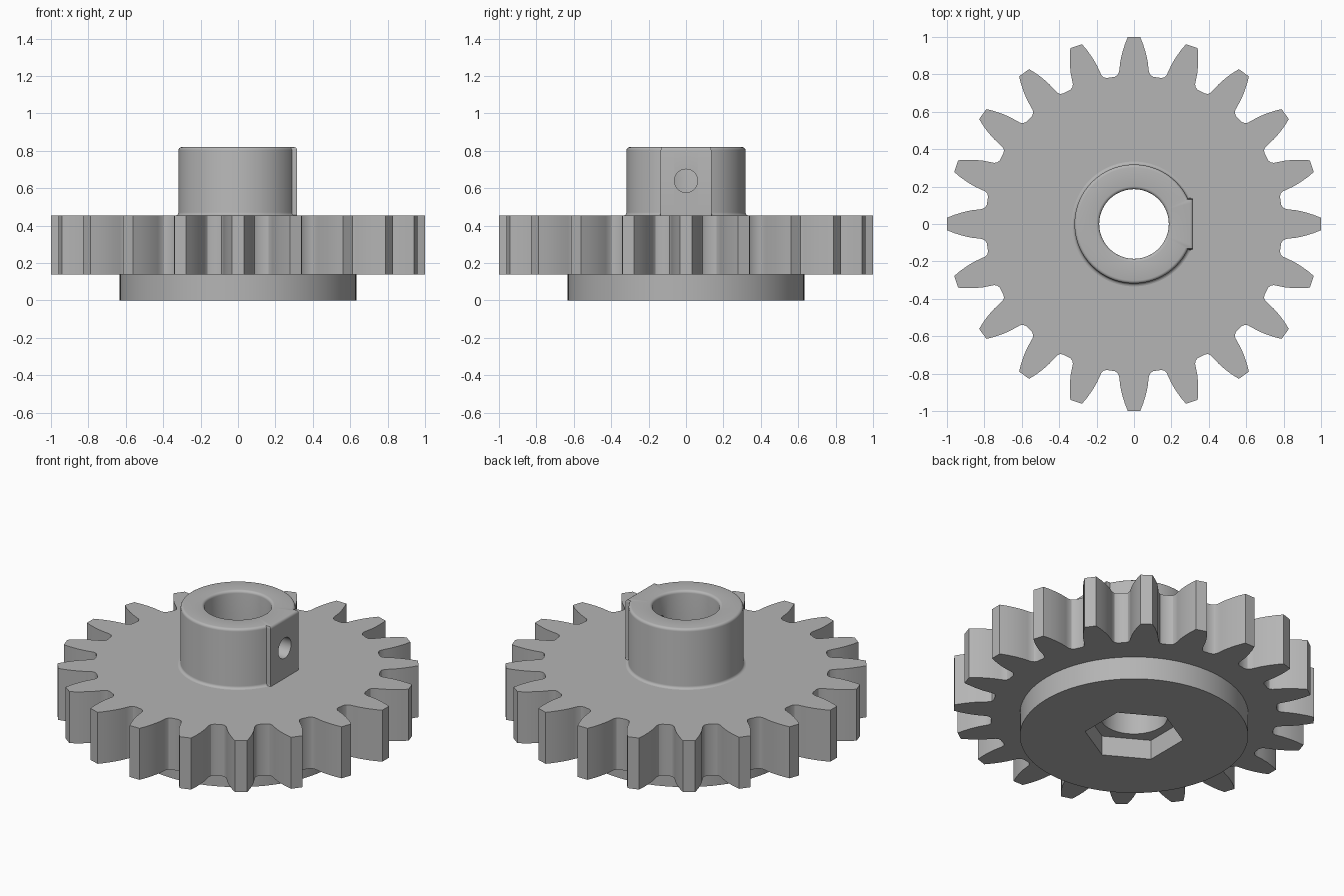
import bpy
import bmesh
from math import sin, cos, atan2, asin, hypot, pi, radians

cube = bpy.data.objects.get("Cube")
if cube:
    bpy.data.objects.remove(cube, do_unlink=True)

GREY = (0.46, 0.46, 0.46, 1)
steel = bpy.data.materials.new("plain grey")
steel.use_nodes = True
steel.diffuse_color = GREY
steel.node_tree.nodes["Principled BSDF"].inputs["Base Color"].default_value = GREY

BORE = 0.186
FLANGE_TOP, WHEEL_TOP, HUB_TOP = 0.14, 0.455, 0.82


def ring(polar, z):
    return [(r * cos(a), r * sin(a), z) for a, r in polar]


def shade(obj):
    bpy.ops.object.select_all(action='DESELECT')
    obj.select_set(True)
    bpy.context.view_layer.objects.active = obj
    bpy.ops.object.shade_smooth_by_angle(angle=radians(30))


def loft(name, rings):
    """Bridge a closed series of matching rings into a hollow solid."""
    bm = bmesh.new()
    loops = [[bm.verts.new(p) for p in pts] for pts in rings]
    n = len(loops[0])
    for k, low in enumerate(loops):
        high = loops[(k + 1) % len(loops)]
        for i in range(n):
            j = (i + 1) % n
            bm.faces.new((low[i], low[j], high[j], high[i]))
    bmesh.ops.recalc_face_normals(bm, faces=bm.faces)
    mesh = bpy.data.meshes.new(name)
    bm.to_mesh(mesh)
    bm.free()
    mesh.materials.append(steel)
    obj = bpy.data.objects.new(name, mesh)
    bpy.context.collection.objects.link(obj)
    return obj


# Toothed wheel: one half tooth (offset, height), mirrored and repeated
TEETH = 20
half = [(0.033, 0.9995), (0.049, 0.96), (0.063, 0.915), (0.073, 0.87),
        (0.077, 0.835), (0.08, 0.812), (0.088, 0.796), (0.103, 0.787)]
flank = [(atan2(x, y), hypot(x, y)) for x, y in half]
tooth = [(-a, r) for a, r in reversed(flank)] + flank
outline = [(a + t * 2 * pi / TEETH, r) for t in range(TEETH) for a, r in tooth]
bore = [(a, BORE) for a, r in outline]
wheel = loft("toothed_wheel", [ring(outline, FLANGE_TOP), ring(outline, WHEEL_TOP),
                               ring(bore, WHEEL_TOP), ring(bore, FLANGE_TOP)])
shade(wheel)

# Lower flange with a hexagonal pocket
HEX_FLAT, POCKET = 0.238, 0.12
angles = [i * 2 * pi / 96 for i in range(96)]


def circle(r):
    return [(a, r) for a in angles]


hexagon = [(a, HEX_FLAT / cos((a + pi / 6) % (pi / 3) - pi / 6)) for a in angles]
flange = loft("lower_flange", [ring(circle(0.633), 0), ring(circle(0.633), FLANGE_TOP),
                               ring(circle(BORE), FLANGE_TOP), ring(circle(BORE), POCKET),
                               ring(hexagon, POCKET), ring(hexagon, 0)])
shade(flange)

# Hub: round collar with a flat pad on the +x side
HUB_R, PAD_X, PAD_Y, FILLET = 0.318, 0.316, 0.135, 0.016
pad_end, arc_start = atan2(PAD_Y, PAD_X), asin(PAD_Y / HUB_R)
pad_angles = [pad_end * (i / 8 - 1) for i in range(17)]
arc_angles = [arc_start + (2 * pi - 2 * arc_start) * i / 84 for i in range(85)]


def collar(grow, pad_grow):
    return ([(a, (PAD_X + pad_grow) / cos(a)) for a in pad_angles]
            + [(a, HUB_R + grow) for a in arc_angles])


def hub_bore(grow):
    return [(a, BORE + grow) for a in pad_angles + arc_angles]


steps = [i * pi / 8 for i in range(5)]
hub_rings = [ring(collar(FILLET * (1 - sin(t)), 0),
                  WHEEL_TOP + FILLET * (1 - cos(t))) for t in steps]
for t in steps:
    inset = -FILLET * (1 - cos(t))
    hub_rings.append(ring(collar(inset, inset), HUB_TOP - FILLET * (1 - sin(t))))
for t in reversed(steps):
    hub_rings.append(ring(hub_bore(FILLET * (1 - cos(t))),
                          HUB_TOP - FILLET * (1 - sin(t))))
hub_rings.append(ring(hub_bore(0), WHEEL_TOP))
hub = loft("hub", hub_rings)

# Set screw hole through the pad into the bore
bpy.ops.mesh.primitive_cylinder_add(vertices=40, radius=0.062, depth=0.4,
                                    location=(0.3, 0, 0.64), rotation=(0, pi / 2, 0))
cutter = bpy.context.object
cutter.name = "screw_hole_cutter"
cutter.hide_render = True
cutter.data.materials.append(steel)
cut = hub.modifiers.new("screw_hole", 'BOOLEAN')
cut.operation = 'DIFFERENCE'
cut.solver = 'EXACT'
cut.object = cutter
bpy.context.view_layer.objects.active = hub
bpy.ops.object.modifier_apply(modifier=cut.name)
bpy.data.objects.remove(cutter, do_unlink=True)
shade(hub)
